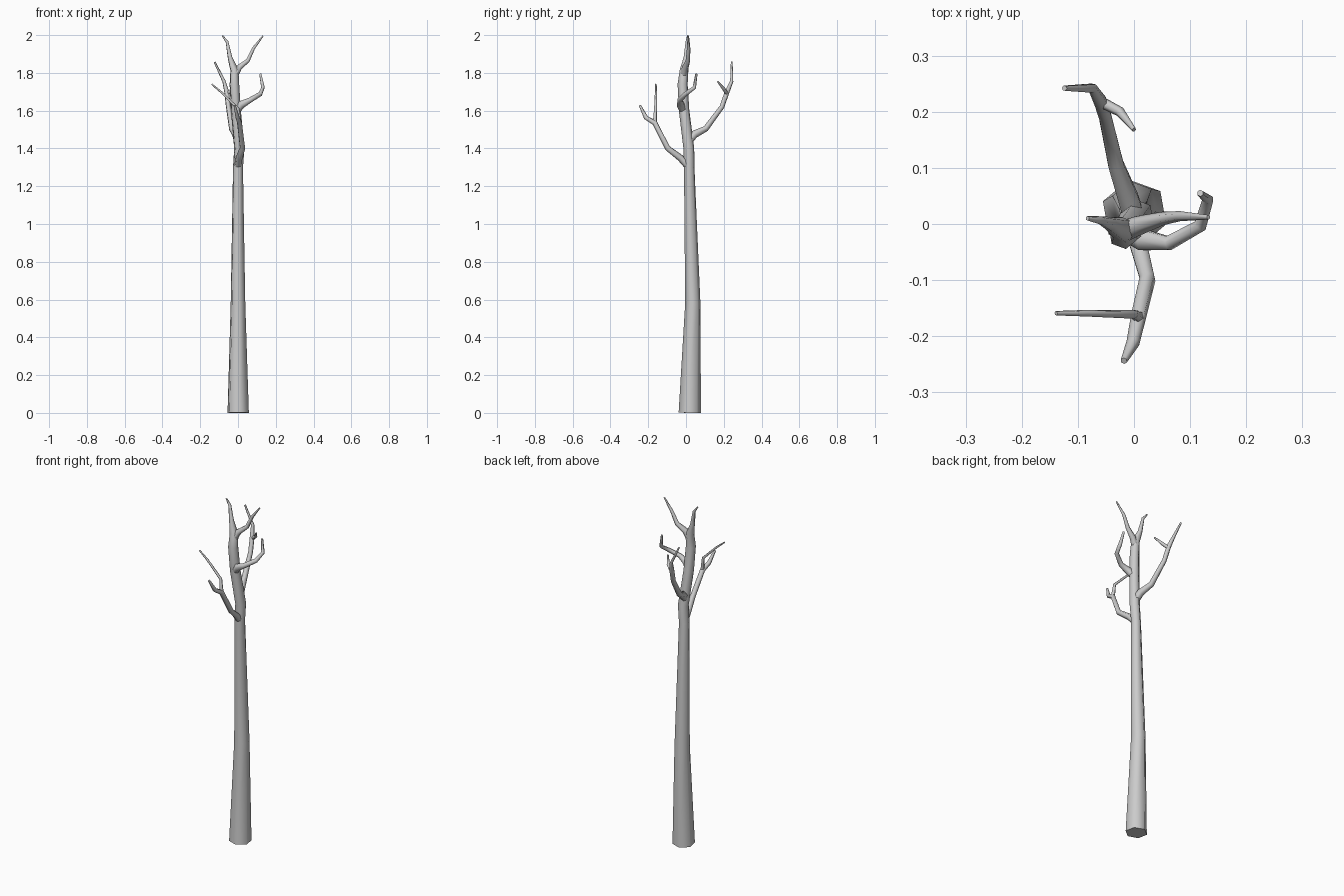
import bpy, bmesh, math
from mathutils import Vector


def limb(name, pts, sides=6, phase=math.radians(40)):
    """Tapered tube swept through (x, y, z, radius) points, capped at both ends."""
    pos = [Vector(p[:3]) for p in pts]
    bm = bmesh.new()
    rings = []
    prev, axis = None, None
    for i, p in enumerate(pos):
        a, b = pos[max(i - 1, 0)], pos[min(i + 1, len(pos) - 1)]
        if 0 < i < len(pos) - 1:
            t = ((p - a).normalized() + (b - p).normalized()).normalized()
        else:
            t = (b - a).normalized()
        if axis is None:
            ref = Vector((1, 0, 0)) if abs(t.x) < 0.8 else Vector((0, 1, 0))
            axis = (ref - t * ref.dot(t)).normalized()
        else:
            axis = prev.rotation_difference(t) @ axis
        prev = t
        side = t.cross(axis)
        ring = []
        for k in range(sides):
            ang = phase + k * math.tau / sides
            ring.append(bm.verts.new(p + (axis * math.cos(ang) + side * math.sin(ang)) * pts[i][3]))
        rings.append(ring)
    for r0, r1 in zip(rings, rings[1:]):
        for k in range(sides):
            n = (k + 1) % sides
            bm.faces.new((r0[k], r0[n], r1[n], r1[k]))
    bm.faces.new(rings[0][::-1])
    bm.faces.new(rings[-1])
    me = bpy.data.meshes.new(name)
    bm.to_mesh(me)
    bm.free()
    ob = bpy.data.objects.new(name, me)
    bpy.context.collection.objects.link(ob)
    bpy.ops.object.select_all(action='DESELECT')
    ob.select_set(True)
    bpy.context.view_layer.objects.active = ob
    bpy.ops.object.shade_smooth_by_angle(angle=math.radians(62))
    return ob


# Trunk, running on into the left tip of the crown
limb("trunk", [(0.001, 0.02, 0, .060), (0, .036, .58, .041), (0, .017, 1.30, .028),
               (.007, .015, 1.40, .029), (-.011, -.010, 1.60, .028),
               (-.019, -.018, 1.74, .027), (-.019, -.010, 1.815, .023),
               (-.042, .000, 1.88, .013), (-.058, .006, 1.965, .008),
               (-.083, .010, 1.997, .004)])

# Right tip of the crown
limb("crown_right_branch", [(-.020, -.014, 1.78, .020), (.005, -.004, 1.828, .018),
                            (.052, .010, 1.865, .012), (.082, .014, 1.93, .009),
                            (.133, .012, 1.997, .004)])

# Right side branch
limb("right_branch", [(-.012, -.012, 1.595, .020), (.018, -.029, 1.632, .021),
                      (.062, -.034, 1.655, .014), (.118, -.003, 1.688, .012),
                      (.132, .044, 1.722, .010), (.118, .055, 1.795, .006)])

# Back branch and its twig
limb("back_branch", [(.002, .005, 1.43, .022), (-.010, .045, 1.475, .021),
                     (-.032, .105, 1.505, .016), (-.051, .19, 1.62, .013),
                     (-.060, .218, 1.70, .013), (-.074, .242, 1.755, .009),
                     (-.124, .242, 1.858, .005)])
limb("back_twig", [(-.058, .217, 1.69, .010), (-.025, .200, 1.715, .009),
                   (.000, .168, 1.755, .004)])

# Front branch and its twig
limb("front_branch", [(.000, .012, 1.305, .020), (.006, -.030, 1.35, .018),
                      (.024, -.098, 1.402, .015), (.008, -.165, 1.535, .014),
                      (-.002, -.212, 1.563, .012), (-.018, -.244, 1.628, .006)])
limb("front_twig", [(.008, -.165, 1.535, .011), (.000, -.161, 1.61, .008),
                    (-.085, -.159, 1.695, .006), (-.139, -.159, 1.74, .004)])
